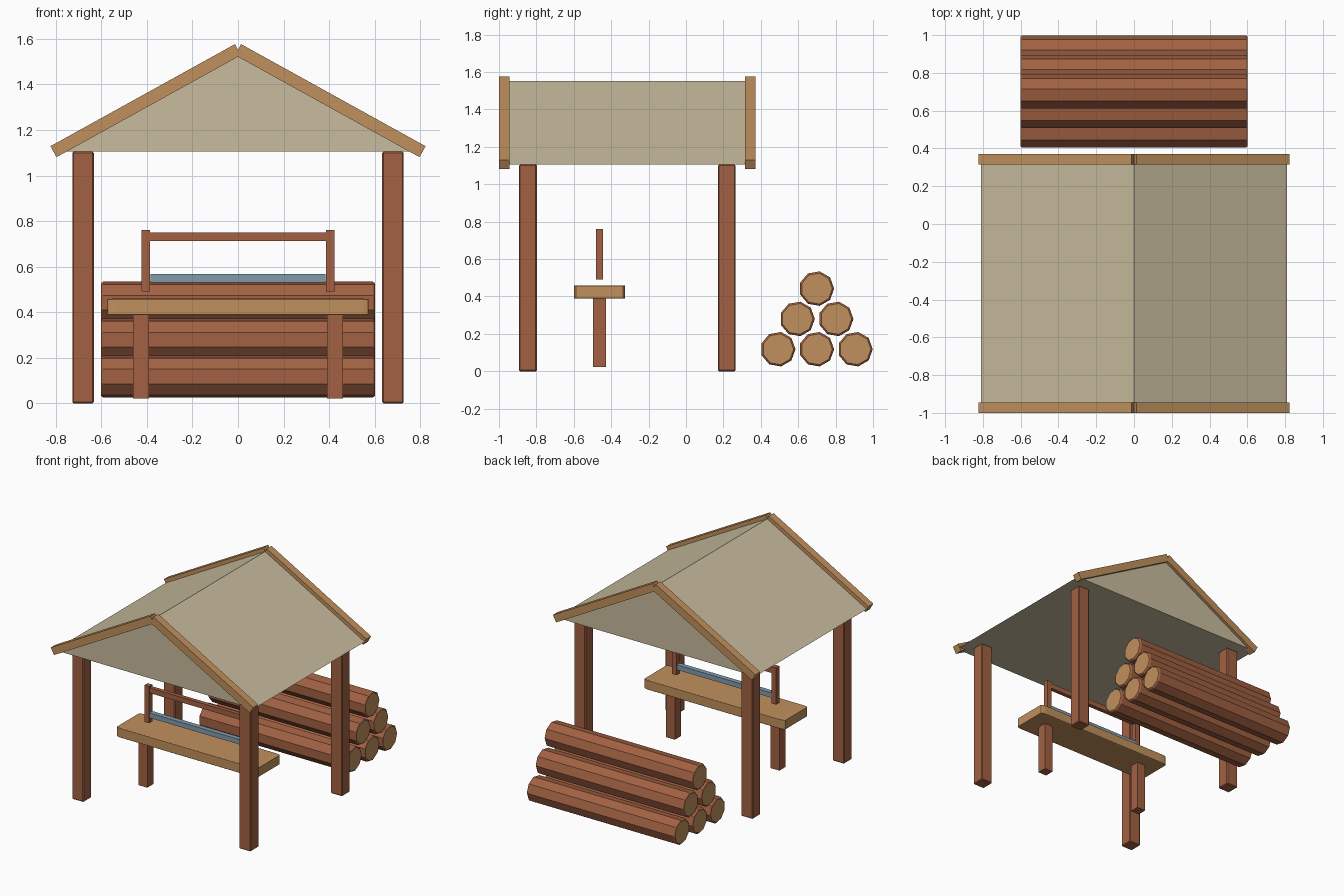
import bpy, bmesh, math
from mathutils import Matrix, Vector

if "Cube" in bpy.data.objects:
    bpy.data.objects.remove(bpy.data.objects["Cube"])


def material(name, rgb):
    m = bpy.data.materials.new(name)
    m.diffuse_color = (*rgb, 1)
    m.use_nodes = True
    m.node_tree.nodes["Principled BSDF"].inputs["Base Color"].default_value = m.diffuse_color
    return m


BROWN = material("brown_wood", (0.36, 0.12, 0.055))
TAN = material("pale_wood", (0.53, 0.28, 0.11))
CANVAS = material("canvas", (0.58, 0.50, 0.34))
BLUE = material("blue_grey", (0.22, 0.33, 0.42))


def finish(name, bm, *mats):
    bmesh.ops.recalc_face_normals(bm, faces=bm.faces)
    me = bpy.data.meshes.new(name)
    bm.to_mesh(me)
    bm.free()
    for m in mats:
        me.materials.append(m)
    ob = bpy.data.objects.new(name, me)
    bpy.context.collection.objects.link(ob)
    return ob


def box(name, centre, size, mat, tilt=0, bevel=0, segments=1, stretch_bevel=False):
    """Box tilted about y; stretch_bevel rounds the unit cube before scaling."""
    bm = bmesh.new()
    bmesh.ops.create_cube(bm, size=1)
    scale = Matrix.Diagonal((*size, 1))
    if not stretch_bevel:
        bm.transform(scale)
    if bevel:
        bmesh.ops.bevel(bm, geom=bm.edges[:], offset=bevel, segments=segments,
                        profile=0.5, affect='EDGES')
    if stretch_bevel:
        bm.transform(scale)
    bm.transform(Matrix.Translation(centre) @ Matrix.Rotation(tilt, 4, 'Y'))
    return finish(name, bm, mat)


# Canopy posts
for end, y in (("front", -0.845), ("back", 0.218)):
    for side, s in (("left", -1), ("right", 1)):
        box(f"{end}_{side}_post", (s * 0.68, y, 0.5525), (0.095, 0.095, 1.105),
            BROWN, bevel=0.006)

# Canvas roof: closed triangular prism
EAVE, EAVE_Z, RIDGE_Z = 0.81, 1.105, 1.553
bm = bmesh.new()
tri = bm.faces.new([bm.verts.new((x, -0.975, z)) for x, z in
                    ((-EAVE, EAVE_Z), (EAVE, EAVE_Z), (0, RIDGE_Z))])
ext = bmesh.ops.extrude_face_region(bm, geom=[tri], use_keep_orig=True)
bmesh.ops.translate(bm, vec=(0, 1.325, 0),
                    verts=[v for v in ext["geom"] if isinstance(v, bmesh.types.BMVert)])
finish("canvas_roof", bm, CANVAS)

# Gable trim beams along both roof ends
rise = RIDGE_Z - EAVE_Z
slope = math.atan2(rise, EAVE)
length = math.hypot(rise, EAVE)
for end, y in (("front", -0.972), ("back", 0.343)):
    for side, s in (("left", -1), ("right", 1)):
        box(f"{end}_{side}_gable_beam", (s * EAVE / 2, y, (EAVE_Z + RIDGE_Z) / 2),
            (length, 0.056, 0.055), TAN, tilt=s * slope)

# Bench
BY = -0.462
box("bench_seat", (0, BY, 0.424), (1.146, 0.274, 0.072), TAN,
    bevel=0.04, segments=3, stretch_bevel=True)
for side, s in (("left", -1), ("right", 1)):
    box(f"bench_{side}_leg", (s * 0.425, BY, 0.206), (0.07, 0.07, 0.368), BROWN)
    box(f"bench_{side}_upright", (s * 0.405, BY, 0.626), (0.038, 0.038, 0.27), BROWN)
box("bench_top_rail", (0, BY, 0.731), (0.78, 0.03, 0.038), BROWN)
box("bench_blue_bar", (0, BY, 0.549), (0.77, 0.036, 0.036), BLUE)


def log(name, y, z, r=0.0935, sides=9):
    """Nine-sided log lofted along x, with pale end caps."""
    bm = bmesh.new()
    rings = []
    for x, rad in ((-0.602, r - 0.010), (-0.598, r - 0.004), (-0.592, r),
                   (0.592, r), (0.598, r - 0.004), (0.602, r - 0.010)):
        rings.append([bm.verts.new((x, y + rad * math.cos(a), z + rad * math.sin(a)))
                      for a in (2 * math.pi * i / sides for i in range(sides))])
    for p, q in zip(rings, rings[1:]):
        for i in range(sides):
            j = (i + 1) % sides
            bm.faces.new((p[i], p[j], q[j], q[i]))
    for ring in (rings[0], rings[-1]):
        bm.faces.new(ring).material_index = 1
    finish(name, bm, BROWN, TAN)


# Log pile: rows of three, two and one
for row in range(3):
    for i in range(3 - row):
        log(f"log_row{row + 1}_{i + 1}", 0.492 + 0.2065 * (i + row / 2), 0.118 + 0.162 * row)
